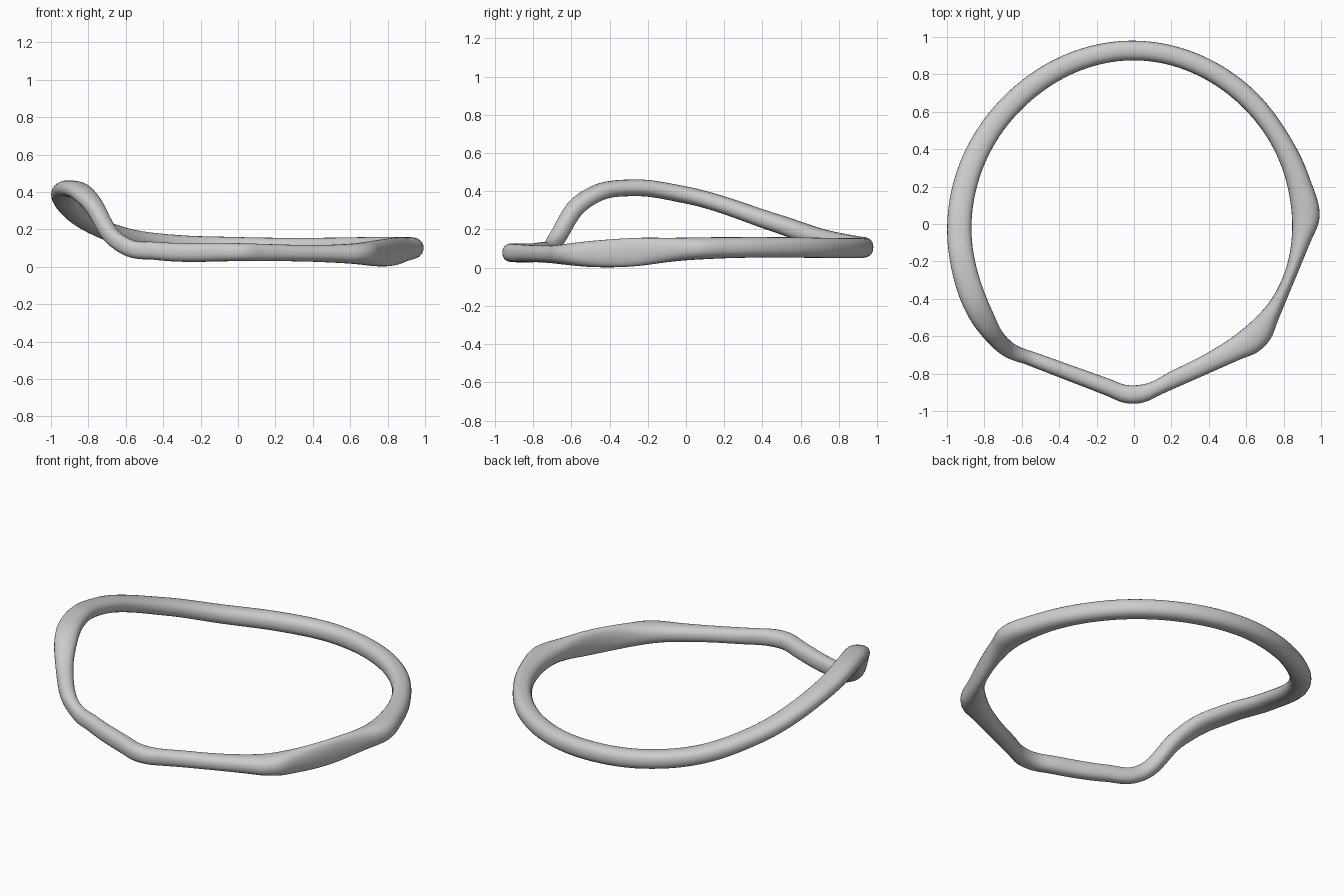
import bpy, bmesh, math
from mathutils import Vector

if "Cube" in bpy.data.objects:
    bpy.data.objects.remove(bpy.data.objects["Cube"])

RINGS, SIDES = 240, 24

def polar(a, r, z=0):
    return Vector((r * math.cos(math.radians(a)), r * math.sin(math.radians(a)), z))

def straight(a0, r0, a1, r1):
    """Radius keys along a straight edge between two corners, corners left rounded."""
    keys = []
    for f in (.06, .2, .5, .8, .94):
        p = polar(a0, r0).lerp(polar(a1, r1), f)
        keys.append((math.degrees(math.atan2(p.y, p.x)) % 360, p.length))
    return keys

def smooth(keys, a):
    """Smooth closed interpolation of (angle, value) keys."""
    n = len(keys)
    def key(i):
        k, i = divmod(i, n)
        return keys[i][0] + 360 * k, keys[i][1]
    def slope(i):
        (ta, pa), (tb, pb), (tc, pc) = key(i - 1), key(i), key(i + 1)
        l, r = (pb - pa) / (tb - ta), (pc - pb) / (tc - tb)
        return (l * (tc - tb) + r * (tb - ta)) / (tc - ta)
    i = next(i for i in range(-1, n) if key(i)[0] <= a < key(i + 1)[0])
    (t1, p1), (t2, p2) = key(i), key(i + 1)
    d = t2 - t1
    u = (a - t1) / d
    e = u * u * (3 - 2 * u)
    return p1 + (p2 - p1) * e + d * u * (1 - u) * (slope(i) * (1 - u) - slope(i + 1) * u)

# Plan outline: round at the back, straight edges with soft corners at the front
outer = sorted([(15, .97), (30, .955), (50, .962), (90, .98), (135, .975), (190, 1.003), (216, 1.01)]
               + straight(223, 1.01, 270, .975) + straight(270, .975, 317, .97)
               + straight(317, .97, 363, 1.007))
inner = sorted([(15, .845), (45, .852), (90, .875), (135, .858), (180, .869), (212, .89), (221, .911)]
               + straight(224, .92, 270, .875)
               + [(274, .857), (284, .812), (298, .793), (315, .807), (330, .835)])
# Centre height, lifting on the left, and half thickness, swelling on the right
height = [(0, .098), (90, .106), (110, .117), (130, .154), (150, .237), (180, .38), (197, .418),
          (210, .385), (217, .315), (225, .16), (230, .105), (240, .085), (270, .078), (335, .076)]
thick = [(10, .056), (45, .053), (110, .052), (180, .044), (225, .045), (250, .05),
         (312, .052), (328, .07), (342, .074), (357, .061)]

def section(a):
    ro, ri, z, h = [smooth(k, a % 360) for k in (outer, inner, height, thick)]
    return polar(a, (ro + ri) / 2, z), (ro - ri) / 2, h

# Band: rounded section swept round the closed path
bm = bmesh.new()
rings = []
for k in range(RINGS):
    a = 360 * k / RINGS
    c, w, h = section(a)
    out = polar(a, 1)
    up = out.cross(section(a + 1)[0] - section(a - 1)[0]).normalized()
    ring = []
    for j in range(SIDES):
        t = 2 * math.pi * j / SIDES
        x, y = [math.copysign(abs(f) ** .88, f) for f in (math.cos(t), math.sin(t))]
        ring.append(bm.verts.new(c + out * w * x + up * h * y))
    rings.append(ring)
for k, p in enumerate(rings):
    q = rings[(k + 1) % RINGS]
    for j in range(SIDES):
        n = (j + 1) % SIDES
        bm.faces.new((p[j], p[n], q[n], q[j]))
bmesh.ops.recalc_face_normals(bm, faces=bm.faces)
for f in bm.faces:
    f.smooth = True
me = bpy.data.meshes.new("bent_band")
bm.to_mesh(me)
bm.free()
band = bpy.data.objects.new("bent_band", me)
bpy.context.collection.objects.link(band)
